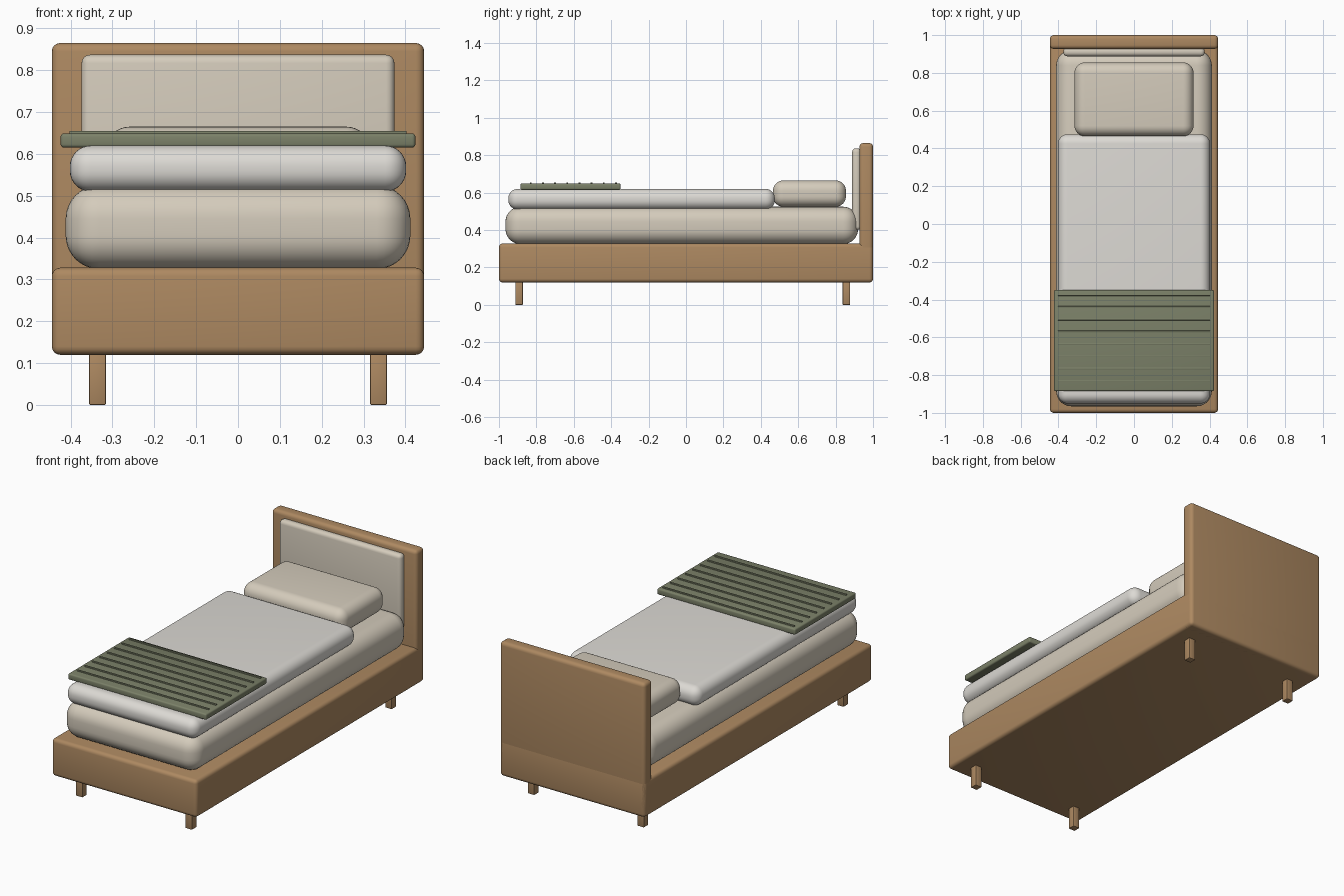
import bpy

if "Cube" in bpy.data.objects:
    bpy.data.objects.remove(bpy.data.objects["Cube"])


def material(name, rgb):
    m = bpy.data.materials.new(name)
    m.diffuse_color = (*rgb, 1)
    m.use_nodes = True
    m.node_tree.nodes["Principled BSDF"].inputs["Base Color"].default_value = m.diffuse_color
    return m


wood = material("wood", (0.42, 0.25, 0.12))
cream = material("cream_fabric", (0.66, 0.60, 0.50))
linen = material("white_linen", (0.72, 0.70, 0.66))
green = material("green_wool", (0.20, 0.22, 0.14))


def box(name, x, y, z, mat, radius=0.0, segments=4):
    """Rounded box spanning the given (min, max) ranges."""
    spans = (x, y, z)
    bpy.ops.mesh.primitive_cube_add(size=1, location=[(a + b) / 2 for a, b in spans])
    ob = bpy.context.object
    ob.name = name
    ob.scale = [b - a for a, b in spans]
    bpy.ops.object.transform_apply(location=False, rotation=False, scale=True)
    ob.data.materials.append(mat)
    if radius:
        bevel = ob.modifiers.new("rounding", 'BEVEL')
        bevel.width = radius
        bevel.segments = segments
        bpy.ops.object.modifier_apply(modifier=bevel.name)
        bpy.ops.object.shade_smooth_by_angle()
    return ob


# Wooden frame and headboard
box("bed_base", (-0.445, 0.445), (-1, 1), (0.12, 0.328), wood, 0.02)
box("headboard", (-0.445, 0.445), (0.927, 1), (0.12, 0.865), wood, 0.02)
box("headboard_cushion", (-0.374, 0.374), (0.888, 0.935), (0.40, 0.837), cream, 0.02)

# Legs
for side, sx in (("left", -1), ("right", 1)):
    for end, y in (("front", -0.892), ("back", 0.858)):
        x = sx * 0.336
        box(f"{end}_{side}_leg", (x - 0.02, x + 0.02), (y - 0.02, y + 0.02),
            (0, 0.13), wood, 0.003, 2)

# Bedding
box("mattress", (-0.412, 0.412), (-0.965, 0.92), (0.325, 0.525), cream, 0.08, 8)
box("duvet", (-0.402, 0.402), (-0.95, 0.475), (0.51, 0.62), linen, 0.05, 8)
box("pillow", (-0.315, 0.315), (0.465, 0.855), (0.525, 0.665), cream, 0.055, 8)

# Folded blanket with raised ribs
box("blanket", (-0.424, 0.424), (-0.885, -0.35), (0.615, 0.649), green, 0.008, 3)
for i in range(8):
    y = -0.83 + i * 0.065
    box(f"blanket_rib_{i + 1}", (-0.403, 0.403), (y - 0.005, y + 0.005),
        (0.64, 0.655), green, 0.002, 2)
